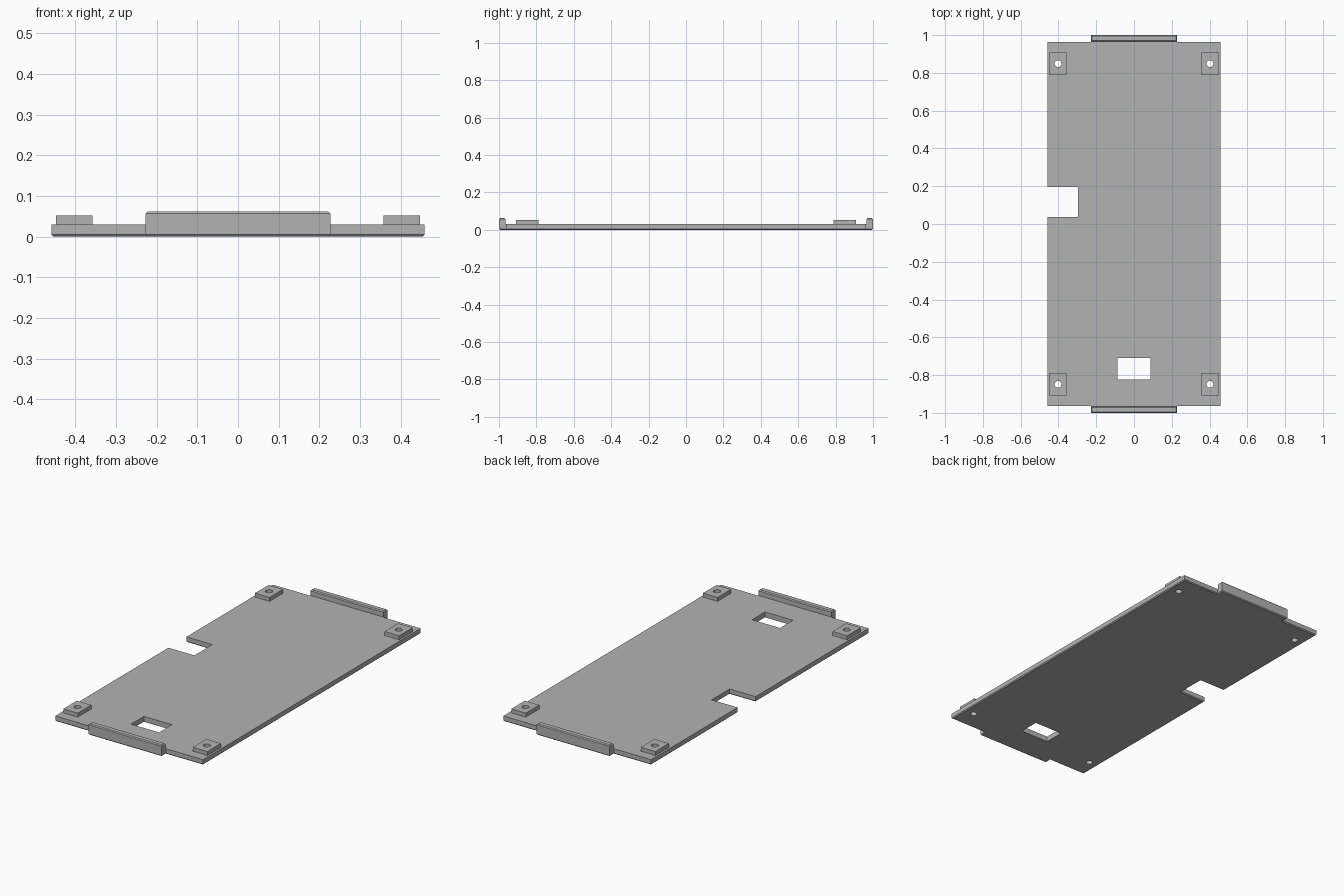
import bpy, bmesh, math

cube = bpy.data.objects.get("Cube")
if cube:
    bpy.data.objects.remove(cube, do_unlink=True)

grey = bpy.data.materials.new("plain grey")
grey.use_nodes = True
grey.diffuse_color = (0.45, 0.45, 0.45, 1)
grey.node_tree.nodes["Principled BSDF"].inputs["Base Color"].default_value = (0.45, 0.45, 0.45, 1)

HALF_X, PLATE_Y, END_Y = 0.458, 0.963, 1.0
THICK, LIP_X, LIP_TOP, CHAMFER = 0.03, 0.227, 0.062, 0.005


def rect(x0, x1, y0, y1):
    return [(x0, y0), (x1, y0), (x1, y1), (x0, y1)]


def prism(name, outline, z0, z1, chamfer_z=None):
    """Extrude an outline upward and optionally chamfer the rim at one height."""
    bm = bmesh.new()
    base = bm.faces.new([bm.verts.new((x, y, z0)) for x, y in outline])
    top = bmesh.ops.extrude_face_region(bm, geom=[base], use_keep_orig=True)["geom"]
    for v in top:
        if isinstance(v, bmesh.types.BMVert):
            v.co.z = z1
    bmesh.ops.recalc_face_normals(bm, faces=bm.faces[:])
    if chamfer_z is not None:
        rim = [e for e in bm.edges if all(abs(v.co.z - chamfer_z) < 1e-5 for v in e.verts)]
        bmesh.ops.bevel(bm, geom=rim, offset=CHAMFER, segments=1,
                        affect='EDGES', profile=0.5)
    mesh = bpy.data.meshes.new(name)
    bm.to_mesh(mesh)
    bm.free()
    mesh.materials.append(grey)
    obj = bpy.data.objects.new(name, mesh)
    bpy.context.collection.objects.link(obj)
    return obj


def cut(target, cutter):
    cutter.hide_render = True
    mod = target.modifiers.new("cut", 'BOOLEAN')
    mod.operation, mod.solver, mod.object = 'DIFFERENCE', 'EXACT', cutter
    bpy.context.view_layer.objects.active = target
    bpy.ops.object.modifier_apply(modifier=mod.name)


# Base plate with end tabs and a notch in the right edge
outline = [
    (-HALF_X, -PLATE_Y), (-LIP_X, -PLATE_Y), (-LIP_X, -END_Y), (LIP_X, -END_Y),
    (LIP_X, -PLATE_Y), (HALF_X, -PLATE_Y), (HALF_X, PLATE_Y), (LIP_X, PLATE_Y),
    (LIP_X, END_Y), (-LIP_X, END_Y), (-LIP_X, PLATE_Y), (-HALF_X, PLATE_Y),
    (-HALF_X, 0.197), (-0.297, 0.197), (-0.297, 0.038), (-HALF_X, 0.038),
]
plate = prism("base_plate", outline, 0, THICK, chamfer_z=0)

# Rectangular window near the front
window = prism("window_cutter", rect(-0.087, 0.087, -0.823, -0.709), -0.1, 0.2)
cut(plate, window)
bpy.data.objects.remove(window, do_unlink=True)

# Raised lips at both ends
for label, s in (("front", -1), ("back", 1)):
    y0, y1 = sorted((s * (PLATE_Y + 0.003), s * END_Y))
    prism(label + "_lip", rect(-LIP_X, LIP_X, y0, y1), THICK, LIP_TOP, chamfer_z=LIP_TOP)

# Corner pads with screw holes through pad and plate
for ylabel, sy in (("front", -1), ("back", 1)):
    for xlabel, sx in (("right", -1), ("left", 1)):
        cx, cy = sx * 0.402, sy * 0.849
        pad = prism(f"{ylabel}_{xlabel}_pad",
                    rect(cx - 0.045, cx + 0.045, cy - 0.06, cy + 0.06), THICK, 0.052)
        ring = [(cx + 0.018 * math.cos(a), cy + 0.018 * math.sin(a))
                for a in (math.tau * i / 32 for i in range(32))]
        drill = prism("hole_cutter", ring, -0.1, 0.2)
        cut(pad, drill)
        cut(plate, drill)
        bpy.data.objects.remove(drill, do_unlink=True)
